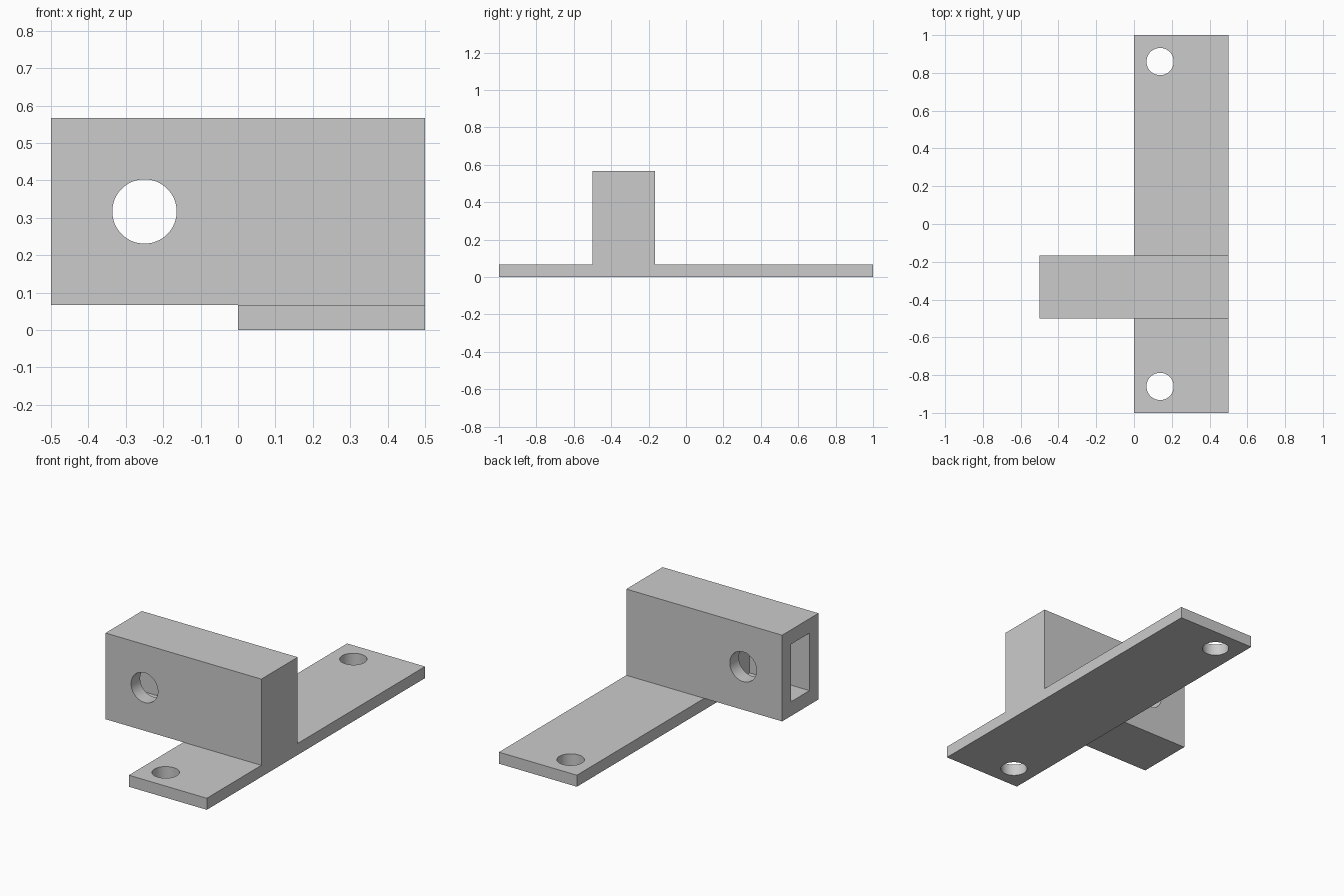
import bpy
import math

# Remove the default cube
cube = bpy.data.objects.get("Cube")
if cube:
    bpy.data.objects.remove(cube, do_unlink=True)

grey = bpy.data.materials.new("light_grey")
grey.use_nodes = True
colour = (0.6, 0.6, 0.6, 1)
grey.diffuse_color = colour
grey.node_tree.nodes["Principled BSDF"].inputs["Base Color"].default_value = colour


def box(name, low, high):
    """Axis-aligned box between two corners."""
    centre = [(a + b) / 2 for a, b in zip(low, high)]
    bpy.ops.mesh.primitive_cube_add(size=1, location=centre)
    obj = bpy.context.object
    obj.name = name
    obj.scale = [b - a for a, b in zip(low, high)]
    bpy.ops.object.transform_apply(location=True, rotation=True, scale=True)
    obj.data.materials.append(grey)
    return obj


def drill(name, radius, centre, rotation=(0, 0, 0)):
    """Round cutter, along z unless rotated."""
    bpy.ops.mesh.primitive_cylinder_add(vertices=64, radius=radius, depth=0.6,
                                        location=centre, rotation=rotation)
    obj = bpy.context.object
    obj.name = name
    obj.data.materials.append(grey)
    return obj


def cut(target, cutters):
    """Subtract the cutters, apply the result and discard them."""
    bpy.ops.object.select_all(action="DESELECT")
    target.select_set(True)
    bpy.context.view_layer.objects.active = target
    for cutter in cutters:
        cutter.hide_render = True
        mod = target.modifiers.new("cut", "BOOLEAN")
        mod.operation = "DIFFERENCE"
        mod.solver = "EXACT"
        mod.object = cutter
        bpy.ops.object.modifier_apply(modifier=mod.name)
        bpy.data.objects.remove(cutter, do_unlink=True)
    bpy.ops.object.shade_smooth_by_angle(angle=math.radians(30))


thick = 0.067

# Mounting plate with a screw hole near each end
plate = box("mounting_plate", (0, -1, 0), (0.5, 1, thick))
cut(plate, [drill("screw_hole", 0.072, (0.138, side * 0.86, 0)) for side in (-1, 1)])

# Block with a cross hole and a rectangular socket open at its free end
block = box("socket_block", (-0.5, -0.5, thick), (0.5, -0.167, 0.567))
socket = box("socket", (-0.6, -0.417, 0.15), (-0.117, -0.25, 0.483))
cross_hole = drill("cross_hole", 0.086, (-0.25, -0.333, 0.317), (math.pi / 2, 0, 0))
cut(block, [socket, cross_hole])
